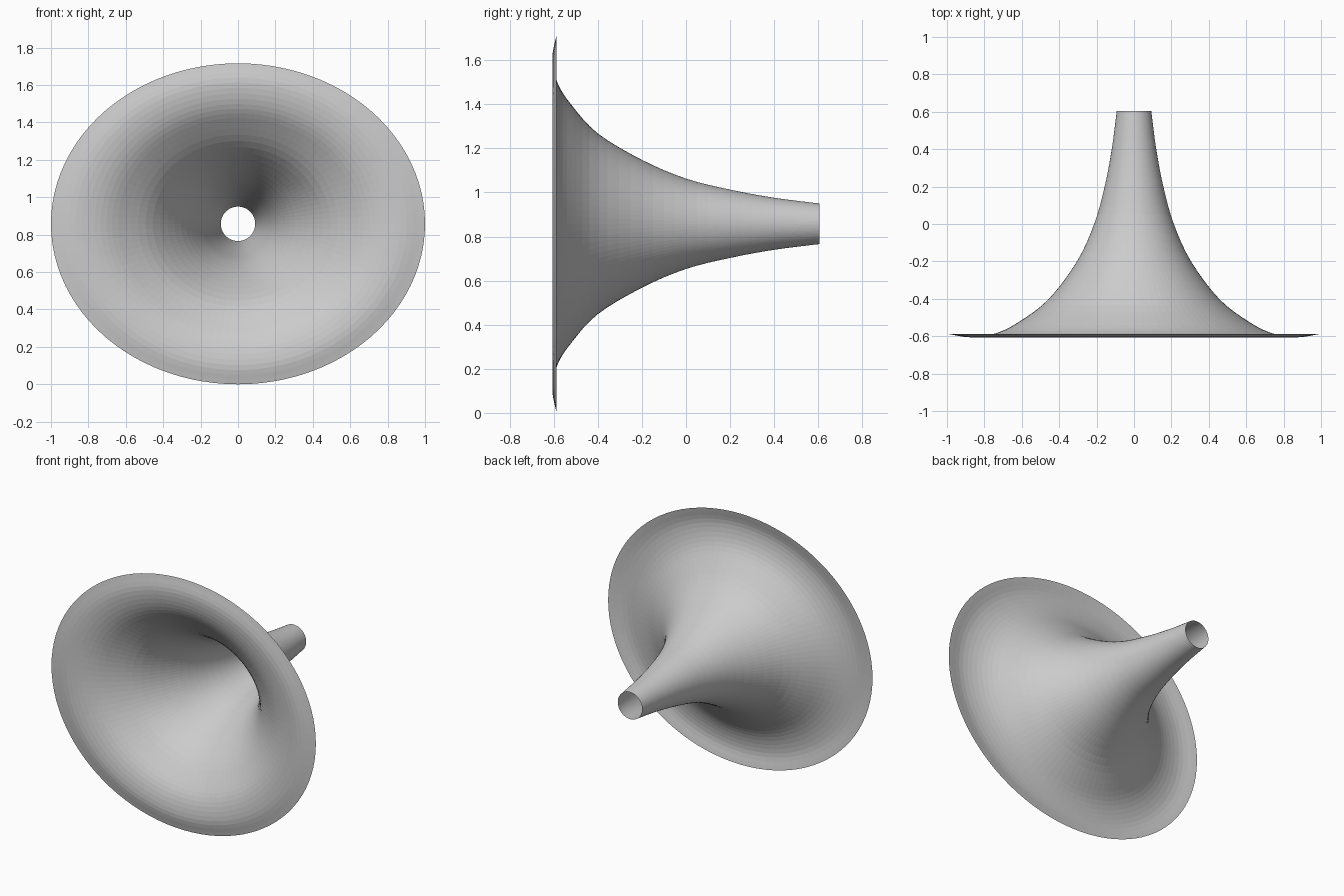
import bpy
import bmesh
from math import cos, sin, tau
from mathutils import Vector

cube = bpy.data.objects.get("Cube")
if cube:
    bpy.data.objects.remove(cube)

SEGMENTS = 96
STEPS = 4
CENTRE_Z = 0.858

# Flare stations from throat to curled lip: depth, half width, half height
STATIONS = [Vector(p) for p in (
    (0.605, 0.092, 0.092),
    (0.40, 0.119, 0.118),
    (0.20, 0.157, 0.155),
    (0.00, 0.213, 0.205),
    (-0.20, 0.305, 0.29),
    (-0.40, 0.455, 0.41),
    (-0.52, 0.61, 0.54),
    (-0.583, 0.735, 0.64),
    (-0.606, 0.87, 0.755),
    (-0.587, 1.0, 0.858),
)]


def smooth_path(points, steps):
    """Run a smooth spline through all the points."""
    pts = [2 * points[0] - points[1], *points, 2 * points[-1] - points[-2]]
    path = []
    for a, b, c, d in zip(pts, pts[1:], pts[2:], pts[3:]):
        for i in range(steps):
            t = i / steps
            path.append(0.5 * (2 * b + (c - a) * t
                               + (2 * a - 5 * b + 4 * c - d) * t ** 2
                               + (3 * b - a - 3 * c + d) * t ** 3))
    return path + [points[-1]]


# Plain grey finish
grey = bpy.data.materials.new("plain grey")
grey.use_nodes = True
colour = (0.6, 0.6, 0.6, 1)
grey.diffuse_color = colour
grey.node_tree.nodes["Principled BSDF"].inputs["Base Color"].default_value = colour

# Horn: open sheet lofted from a round throat to an oval mouth
bm = bmesh.new()
rings = []
for y, rx, rz in smooth_path(STATIONS, STEPS):
    angles = [tau * i / SEGMENTS for i in range(SEGMENTS)]
    rings.append([bm.verts.new((rx * cos(a), y, CENTRE_Z + rz * sin(a)))
                  for a in angles])
for near, far in zip(rings, rings[1:]):
    for i in range(SEGMENTS):
        j = (i + 1) % SEGMENTS
        bm.faces.new((near[i], near[j], far[j], far[i]))

mesh = bpy.data.meshes.new("horn_flare")
bm.normal_update()
bm.to_mesh(mesh)
bm.free()
mesh.materials.append(grey)
horn = bpy.data.objects.new("horn_flare", mesh)
bpy.context.collection.objects.link(horn)
